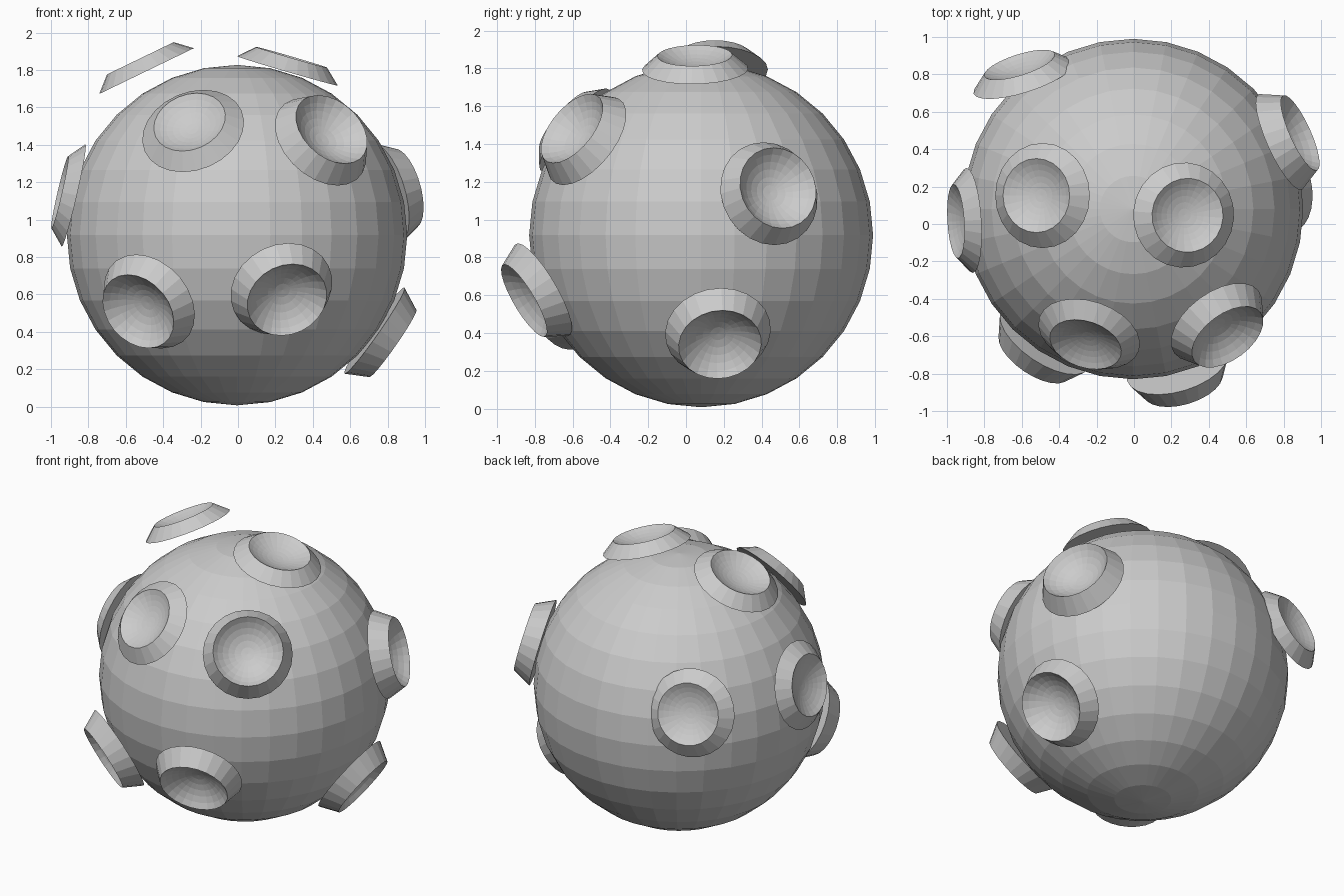
import bpy, bmesh, math
from mathutils import Vector

if "Cube" in bpy.data.objects:
    bpy.data.objects.remove(bpy.data.objects["Cube"])

CENTRE = Vector((-0.005, 0.08, 0.917))
SIDES = 24

# Main round body
bpy.ops.mesh.primitive_uv_sphere_add(segments=32, ring_count=16, radius=0.91, location=CENTRE)
bpy.context.object.name = "body"


def bowl_profile(base_r, rim_r, height, depth, steps=6):
    """Sloped outer wall followed by a spherical bowl down to the middle."""
    pts = [(base_r, 0.0), (rim_r, height)]
    edge = 2 * math.atan(depth / rim_r)
    radius = rim_r / math.sin(edge)
    for i in range(steps - 1, 0, -1):
        a = edge * i / steps
        pts.append((radius * math.sin(a), height - depth + radius * (1 - math.cos(a))))
    return pts, height - depth


def crater(name, centre, normal, shape):
    profile, bottom = bowl_profile(*shape)
    bm = bmesh.new()
    rings = []
    for r, z in profile:
        rings.append([bm.verts.new((r * math.cos(2 * math.pi * k / SIDES),
                                    r * math.sin(2 * math.pi * k / SIDES), z))
                      for k in range(SIDES)])
    bm.faces.new(rings[0][::-1])
    for a, b in zip(rings, rings[1:]):
        for k in range(SIDES):
            n = (k + 1) % SIDES
            bm.faces.new((a[k], a[n], b[n], b[k]))
    tip = bm.verts.new((0, 0, bottom))
    for k in range(SIDES):
        bm.faces.new((rings[-1][k], rings[-1][(k + 1) % SIDES], tip))
    mesh = bpy.data.meshes.new(name)
    bm.to_mesh(mesh)
    bm.free()
    obj = bpy.data.objects.new(name, mesh)
    bpy.context.collection.objects.link(obj)
    obj.location = CENTRE + Vector(centre)
    obj.rotation_euler = Vector(normal).to_track_quat('Z', 'Y').to_euler()


# base radius, rim radius, height, bowl depth
SHALLOW = (0.281, 0.198, 0.076, 0.06)
DEEP = (0.281, 0.22, 0.12, 0.105)

# Craters: base centre relative to the body, facing direction, shape
craters = {
    "crater_top_left": ((-0.484, 0.072, 0.877), (-0.435, 0.0, 0.90), SHALLOW),
    "crater_top_right": ((0.27, -0.032, 0.878), (0.28, -0.02, 0.96), SHALLOW),
    "crater_back_left": ((-0.585, 0.702, 0.235), (-0.29, 0.91, 0.28), SHALLOW),
    "crater_left": ((-0.874, -0.061, 0.212), (-0.97, -0.06, 0.225), SHALLOW),
    "crater_front_upper_left": ((-0.235, -0.668, 0.557), (-0.25, -0.74, 0.62), SHALLOW),
    "crater_front_upper_right": ((0.446, -0.604, 0.499), (0.495, -0.67, 0.554), DEEP),
    "crater_right": ((0.788, 0.359, 0.22), (0.882, 0.40, 0.25), DEEP),
    "crater_right_lower": ((0.735, 0.089, -0.51), (0.817, 0.09, -0.57), DEEP),
    "crater_front_lower_left": ((-0.469, -0.696, -0.354), (-0.50, -0.74, -0.45), DEEP),
    "crater_front_lower_right": ((0.237, -0.837, -0.287), (0.25, -0.83, -0.49), DEEP),
}
for name, (centre, normal, shape) in craters.items():
    crater(name, centre, normal, shape)
